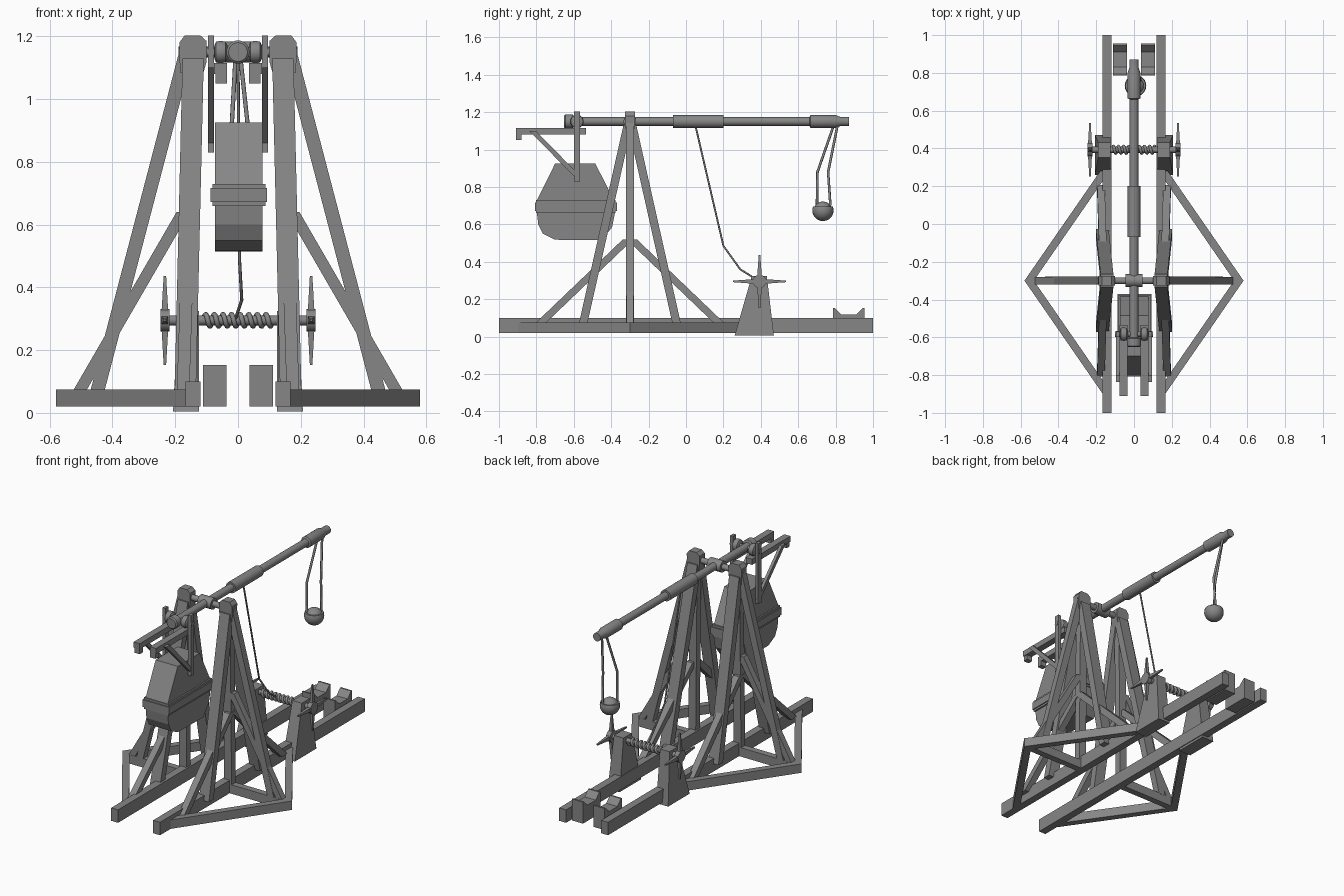
import bpy, bmesh, math
from mathutils import Vector

if "Cube" in bpy.data.objects:
    bpy.data.objects.remove(bpy.data.objects["Cube"])

wood = bpy.data.materials.new("grey_wood")
wood.diffuse_color = (0.24, 0.24, 0.24, 1)
wood.use_nodes = True
wood.node_tree.nodes["Principled BSDF"].inputs["Base Color"].default_value = wood.diffuse_color


def finish(name, bm, smooth=False):
    bmesh.ops.recalc_face_normals(bm, faces=bm.faces)
    me = bpy.data.meshes.new(name)
    bm.to_mesh(me)
    bm.free()
    me.materials.append(wood)
    ob = bpy.data.objects.new(name, me)
    bpy.context.collection.objects.link(ob)
    if smooth:
        bpy.ops.object.select_all(action='DESELECT')
        ob.select_set(True)
        bpy.context.view_layer.objects.active = ob
        bpy.ops.object.shade_smooth_by_angle(angle=math.radians(40))
    return ob


def loft(name, ring_a, ring_b):
    bm = bmesh.new()
    a = [bm.verts.new(p) for p in ring_a]
    b = [bm.verts.new(p) for p in ring_b]
    n = len(a)
    bm.faces.new(a)
    bm.faces.new(b)
    for i in range(n):
        bm.faces.new((a[i], a[(i + 1) % n], b[(i + 1) % n], b[i]))
    return finish(name, bm)


def box(name, x0, x1, y0, y1, z0, z1):
    r = [(x0, y0), (x1, y0), (x1, y1), (x0, y1)]
    return loft(name, [(x, y, z0) for x, y in r], [(x, y, z1) for x, y in r])


def strut(name, a, b, wx, wy):
    """Leaning timber with ends cut level."""
    r = [(-wx / 2, -wy / 2), (wx / 2, -wy / 2), (wx / 2, wy / 2), (-wx / 2, wy / 2)]
    return loft(name, [(a[0] + x, a[1] + y, a[2]) for x, y in r],
                [(b[0] + x, b[1] + y, b[2]) for x, y in r])


def side_profile(name, pts, x0, x1):
    return loft(name, [(x0, y, z) for y, z in pts], [(x1, y, z) for y, z in pts])


def lathe(name, origin, axis, profile, seg=24):
    """Turned part: profile holds (distance along axis, radius)."""
    bm = bmesh.new()
    rings = []
    for d, r in profile:
        ring = []
        for i in range(seg):
            t = 2 * math.pi * i / seg
            u, v = r * math.cos(t), r * math.sin(t)
            p = {'x': (d, u, v), 'y': (u, d, v), 'z': (u, v, d)}[axis]
            ring.append(bm.verts.new(Vector(origin) + Vector(p)))
        rings.append(ring)
    for a, b in zip(rings, rings[1:]):
        for i in range(seg):
            bm.faces.new((a[i], a[(i + 1) % seg], b[(i + 1) % seg], b[i]))
    bm.faces.new(rings[0])
    bm.faces.new(rings[-1])
    return finish(name, bm, True)


def rope(name, pts, radius):
    cu = bpy.data.curves.new(name, 'CURVE')
    cu.dimensions = '3D'
    cu.bevel_depth = radius
    cu.bevel_resolution = 2
    cu.use_fill_caps = True
    sp = cu.splines.new('POLY')
    sp.points.add(len(pts) - 1)
    for p, co in zip(sp.points, pts):
        p.co = (*co, 1)
    cu.materials.append(wood)
    ob = bpy.data.objects.new(name, cu)
    bpy.context.collection.objects.link(ob)


Y = -0.30      # tower line
AZ = 1.15      # arm height
WY, WZ = 0.393, 0.295  # winch axis

for s, side in ((1, "right"), (-1, "left")):
    # base rail, outrigger and its diagonal ground beams
    box(f"rail_{side}", s * 0.12, s * 0.167, -1, 1, 0.02, 0.10)
    box(f"outrigger_{side}", s * 0.14, s * 0.56, Y - 0.02, Y + 0.02, 0.02, 0.075)
    for y_end, nm in ((0.30, "back"), (-0.90, "front")):
        d = 0.045 if y_end > Y else -0.045
        plan = [(0.165, y_end), (0.58, Y), (0.53, Y), (0.165, y_end - 1.6 * d)]
        loft(f"ground_beam_{nm}_{side}", [(s * x, y, 0.02) for x, y in plan],
             [(s * x, y, 0.075) for x, y in plan])

    # tower timbers
    strut(f"post_{side}", (s * 0.155, Y, 0.06), (s * 0.145, Y, 1.12), 0.05, 0.04)
    strut(f"side_brace_{side}", (s * 0.448, Y, 0.07), (s * 0.16, Y, 1.17), 0.045, 0.042)
    strut(f"low_side_brace_{side}", (s * 0.505, Y, 0.07), (s * 0.175, Y, 0.64), 0.042, 0.038)
    for d, nm in ((1, "back"), (-1, "front")):
        strut(f"tower_leg_{nm}_{side}", (s * 0.168, Y + d * 0.25, 0.07),
              (s * 0.143, Y + d * 0.012, 1.13), 0.068, 0.045)
        strut(f"low_brace_{nm}_{side}", (s * 0.175, Y + d * 0.48, 0.07),
              (s * 0.16, Y + d * 0.01, 0.52), 0.04, 0.055)

    # bearing head on top of the tower
    head = [(0.11, 1.085), (0.185, 1.085), (0.187, 1.18), (0.17, 1.203),
            (0.12, 1.203), (0.10, 1.185), (0.10, 1.12)]
    loft(f"bearing_head_{side}", [(s * x, Y - 0.026, z) for x, z in head],
         [(s * x, Y + 0.026, z) for x, z in head])

    # counterweight hanger
    box(f"hanger_plate_{side}", s * 0.077, s * 0.096, -0.598, -0.568, 0.83, 1.203)
    box(f"hanger_bar_{side}", s * 0.035, s * 0.077, -0.91, -0.535, 1.08, 1.115)
    box(f"hanger_hook_{side}", s * 0.035, s * 0.072, -0.91, -0.88, 1.05, 1.085)
    strut(f"hanger_brace_{side}", (s * 0.086, -0.585, 0.86), (s * 0.086, -0.82, 1.10), 0.018, 0.035)
    lathe(f"hanger_knob_{side}", (s * 0.055, -0.583, AZ), 'x',
          [(-0.02, 0.022), (-0.015, 0.033), (0, 0.036), (0.015, 0.033), (0.022, 0.02)])

    # winch stand
    loft(f"winch_stand_{side}",
         [(s * x, y, 0.005) for x, y in ((0.125, 0.26), (0.207, 0.26), (0.207, 0.47), (0.125, 0.47))],
         [(s * x, y, 0.325) for x, y in ((0.125, 0.352), (0.19, 0.352), (0.19, 0.432), (0.125, 0.432))])

    # winch handwheel with four tapered spokes
    lathe(f"winch_hub_{side}", (s * 0.233, WY, WZ), 'x', [(-0.014, 0.036), (0.014, 0.036)], 16)
    for k in range(4):
        a = k * math.pi / 2
        dy, dz = math.cos(a), math.sin(a)

        def ring(r, w, t):
            return [(s * 0.233 + p * t, WY + dy * r - dz * q * w, WZ + dz * r + dy * q * w)
                    for p, q in ((-1, -1), (1, -1), (1, 1), (-1, 1))]
        loft(f"winch_spoke_{side}_{k}", ring(0.02, 0.013, 0.011), ring(0.142, 0.004, 0.004))

    # notched cradle block
    side_profile(f"cradle_block_{side}",
                 [(0.785, 0.02), (0.955, 0.02), (0.955, 0.153), (0.945, 0.153), (0.91, 0.118),
                  (0.83, 0.118), (0.795, 0.153), (0.785, 0.153)], s * 0.036, s * 0.112)

    # sling strands
    if s > 0:
        pts = [(0.008, 0.81, 1.13), (0.035, 0.76, 0.88), (0.03, 0.772, 0.70)]
    else:
        pts = [(-0.008, 0.79, 1.13), (-0.022, 0.703, 0.88), (-0.02, 0.70, 0.70)]
    rope(f"sling_strand_{side}", pts, 0.007)

# axle and hanger pin
lathe("arm_axle", (0, Y, AZ), 'x',
      [(-0.19, 0.018), (-0.045, 0.018), (-0.045, 0.034), (0.045, 0.034), (0.045, 0.018), (0.19, 0.018)])
lathe("hanger_pin", (0, -0.583, AZ), 'x', [(-0.1, 0.014), (0.1, 0.014)], 16)

# throwing arm with collars and sleeves
lathe("throwing_arm", (0, 0, AZ), 'y',
      [(-0.652, 0.03), (-0.645, 0.037), (-0.605, 0.037), (-0.60, 0.023), (-0.07, 0.023),
       (-0.07, 0.034), (0.20, 0.034), (0.20, 0.023), (0.66, 0.023), (0.665, 0.034),
       (0.80, 0.034), (0.825, 0.025), (0.872, 0.025)])

# counterweight box and band
side_profile("counterweight",
             [(-0.70, 0.925), (-0.485, 0.925), (-0.385, 0.73), (-0.38, 0.66), (-0.395, 0.585),
              (-0.45, 0.515), (-0.70, 0.518), (-0.765, 0.55), (-0.79, 0.60), (-0.797, 0.66),
              (-0.797, 0.73)], -0.073, 0.078)
box("counterweight_band", -0.088, 0.093, -0.808, -0.37, 0.672, 0.717)
box("counterweight_band_step", -0.082, 0.087, -0.802, -0.376, 0.66, 0.73)

# sling pouch and shot
R = 0.057
lathe("sling_pouch", (0.008, 0.732, 0.675), 'z',
      [(-R * math.cos(t), max(R * math.sin(t), 0.001)) for t in [i * 1.95 / 10 for i in range(11)]])
lathe("shot", (0.008, 0.732, 0.672), 'z',
      [(-0.05 * math.cos(t), max(0.05 * math.sin(t), 0.001)) for t in [i * math.pi / 14 for i in range(15)]])

# winch drum, wound rope and pull rope
lathe("winch_drum", (0, WY, WZ), 'x', [(-0.245, 0.016), (0.245, 0.016)], 16)
turns, steps = 8, 112
rope("wound_rope", [(-0.11 + 0.22 * i / steps,
                     WY + 0.019 * math.cos(2 * math.pi * turns * i / steps),
                     WZ + 0.019 * math.sin(2 * math.pi * turns * i / steps))
                    for i in range(steps + 1)], 0.008)
rope("pull_rope", [(0, 0.05, 1.13), (0.005, 0.20, 0.485), (0.012, 0.29, 0.36),
                   (-0.008, 0.385, 0.30)], 0.005)
